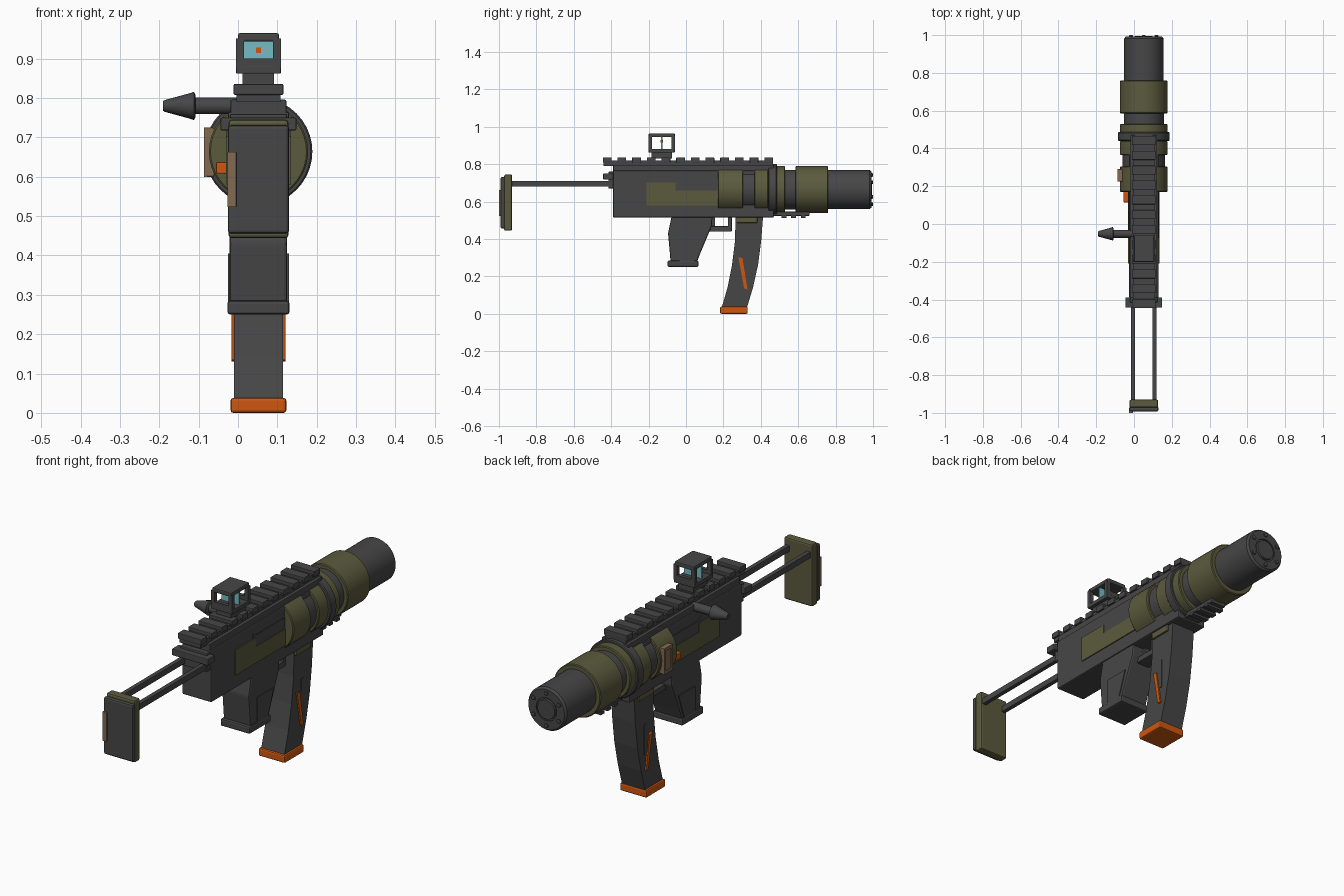
import bpy, bmesh, math
from mathutils import Vector, Matrix

if "Cube" in bpy.data.objects:
    bpy.data.objects.remove(bpy.data.objects["Cube"])

CX, CZ = 0.052, 0.664   # centre line of the body and of the barrel


def mat(name, r, g, b):
    m = bpy.data.materials.new(name)
    m.diffuse_color = (r, g, b, 1)
    m.use_nodes = True
    m.node_tree.nodes["Principled BSDF"].inputs["Base Color"].default_value = m.diffuse_color
    return m


DARK = mat("dark_grey", 0.062, 0.062, 0.064)
OLIVE = mat("olive", 0.105, 0.103, 0.047)
ORANGE = mat("orange", 0.62, 0.095, 0.005)
TAN = mat("tan", 0.22, 0.145, 0.085)
GLASS = mat("lens_blue", 0.18, 0.50, 0.56)


def finish(name, bm, m, smooth=False):
    bmesh.ops.recalc_face_normals(bm, faces=bm.faces)
    me = bpy.data.meshes.new(name)
    bm.to_mesh(me)
    bm.free()
    me.materials.append(m)
    ob = bpy.data.objects.new(name, me)
    bpy.context.collection.objects.link(ob)
    if smooth:
        bpy.ops.object.select_all(action='DESELECT')
        ob.select_set(True)
        bpy.context.view_layer.objects.active = ob
        bpy.ops.object.shade_smooth_by_angle(angle=math.radians(35))
    return ob


def bevel(bm, w):
    if w:
        bmesh.ops.bevel(bm, geom=bm.edges[:], offset=w, segments=2, profile=0.5, affect='EDGES')


def box(name, x, y, z, m, w=0.0):
    """Box from (min, max) ranges."""
    bm = bmesh.new()
    bmesh.ops.create_cube(bm, size=1)
    for v in bm.verts:
        v.co = Vector([a + (b - a) * (c + 0.5) for (a, b), c in zip((x, y, z), v.co)])
    bevel(bm, w)
    return finish(name, bm, m)


def mid(h):
    """x range centred on the body"""
    return (CX - h, CX + h)


def prism(name, pts, x, m, w=0.0):
    """Side profile of (y, z) points extruded along x."""
    bm = bmesh.new()
    f = bm.faces.new([bm.verts.new((x[0], a, b)) for a, b in pts])
    r = bmesh.ops.extrude_face_region(bm, geom=[f])
    for v in r['geom']:
        if isinstance(v, bmesh.types.BMVert):
            v.co.x = x[1]
    bmesh.ops.recalc_face_normals(bm, faces=bm.faces)
    bevel(bm, w)
    return finish(name, bm, m)


def lathe(name, prof, m, origin=(CX, 0, CZ), axis='Y', n=40):
    """(radius, position) profile turned about an axis; ends are capped."""
    bm = bmesh.new()
    rings = []
    for r, p in prof:
        ring = []
        for i in range(n):
            a = 2 * math.pi * i / n
            c, s = r * math.cos(a), r * math.sin(a)
            co = (c, p, s) if axis == 'Y' else (p, c, s)
            ring.append(bm.verts.new(Vector(co) + Vector(origin)))
        rings.append(ring)
    for a, b in zip(rings, rings[1:]):
        for i in range(n):
            bm.faces.new((a[i], a[(i + 1) % n], b[(i + 1) % n], b[i]))
    bm.faces.new(rings[0])
    bm.faces.new(rings[-1])
    return finish(name, bm, m, True)


def ring(name, r, y0, y1, m, c=0.004):
    return lathe(name, [(r - c, y0), (r, y0 + c), (r, y1 - c), (r - c, y1)], m)


# Receiver and top cover
box("receiver", mid(0.078), (-0.39, 0.47), (0.515, 0.765), DARK, 0.006)
box("top_cover", mid(0.071), (-0.39, 0.47), (0.755, 0.796), DARK, 0.004)

# Barrel assembly, back to front
ring("rear_band", 0.126, 0.17, 0.305, OLIVE)
ring("inner_sleeve", 0.113, 0.29, 0.50, DARK)
ring("middle_band", 0.126, 0.365, 0.44, OLIVE)
ring("clamp_ring", 0.137, 0.44, 0.486, DARK)
ring("front_band", 0.126, 0.48, 0.53, OLIVE)
ring("neck", 0.106, 0.50, 0.62, DARK)
ring("big_sleeve", 0.126, 0.585, 0.76, OLIVE)
lathe("muzzle", [(0.104, 0.70), (0.104, 0.982), (0.096, 0.992), (0.055, 0.992),
                 (0.055, 0.986), (0.048, 0.986), (0.046, 0.995)], DARK)
for i in range(6):
    a = math.pi * i / 3 + math.pi / 6
    lathe(f"muzzle_bolt_{i}", [(0.010, 0.98), (0.010, 0.998), (0.006, 1.0)], DARK,
          (CX + 0.078 * math.cos(a), 0, CZ + 0.078 * math.sin(a)), n=8)

# Clamp ears beside the top cover
box("clamp_top", mid(0.10), (0.442, 0.484), (0.725, 0.755), DARK, 0.004)

# Bracket under the barrel
box("under_rail", mid(0.04), (0.40, 0.66), (0.524, 0.546), DARK, 0.003)
for i in range(3):
    y = 0.51 + i * 0.052
    box(f"under_rail_tooth_{i}", mid(0.045), (y, y + 0.026), (0.513, 0.526), DARK)

# Side panels and port covers on both sides
for s, side in ((-1, "left"), (1, "right")):
    x0 = CX + s * 0.07
    prism(f"side_panel_{side}", [(-0.21, 0.58), (0.19, 0.58), (0.19, 0.66), (-0.055, 0.66),
                                 (-0.055, 0.703), (-0.21, 0.703)], (x0, CX + s * 0.083), OLIVE)
    prism(f"port_cover_{side}", [(-0.055, 0.66), (0.18, 0.66), (0.18, 0.715), (-0.055, 0.715),
                                 (-0.075, 0.73), (-0.075, 0.703), (-0.055, 0.703)],
          (x0, CX + s * 0.081), DARK)

# Top rail with teeth
box("rail_base", mid(0.056), (-0.44, 0.465), (0.79, 0.82), DARK)
for i in range(12):
    y = -0.445 + i * 0.0785
    box(f"rail_tooth_{i}", mid(0.063), (y, y + 0.047), (0.808, 0.836), DARK, 0.003)

# Reflex sight: base, frame, lens and aiming dot
box("sight_base", mid(0.04), (-0.185, -0.075), (0.83, 0.867), DARK)
box("sight_floor", mid(0.057), (-0.20, -0.06), (0.862, 0.882), DARK, 0.003)
box("sight_roof", mid(0.052), (-0.20, -0.06), (0.944, 0.965), DARK, 0.005)
for k, y in enumerate((-0.20, -0.078)):
    box(f"sight_sill_{k}", mid(0.05), (y, y + 0.018), (0.88, 0.90), DARK)
    for s in (-1, 1):
        x = CX + s * 0.047
        box(f"sight_post_{k}_{s}", (x - 0.01, x + 0.01), (y, y + 0.018), (0.875, 0.951), DARK)
box("sight_lens", mid(0.046), (-0.134, -0.126), (0.88, 0.946), GLASS)
box("aiming_dot", mid(0.006), (-0.137, -0.123), (0.915, 0.928), ORANGE)

# Charging handle on the left
lathe("charging_rod", [(0.021, 0.0), (0.021, -0.12)], DARK, (0, -0.052, 0.78), 'X', 16)
lathe("charging_knob", [(0.028, -0.108), (0.036, -0.112), (0.033, -0.120), (0.015, -0.186),
                        (0.012, -0.191)], DARK, (0, -0.052, 0.78), 'X', 16)

# Tan latch plate with raised rim, and orange button
box("latch_plate", (-0.083, -0.06), (0.225, 0.29), (0.60, 0.725), TAN, 0.004)
for k, y in enumerate((0.225, 0.278)):
    box(f"latch_rim_side_{k}", (-0.087, -0.08), (y, y + 0.012), (0.60, 0.725), TAN)
for k, z in enumerate((0.60, 0.711)):
    box(f"latch_rim_end_{k}", (-0.087, -0.08), (0.225, 0.29), (z, z + 0.014), TAN)
box("fire_button", (-0.056, -0.02), (0.115, 0.17), (0.608, 0.637), ORANGE, 0.003)

# Stock: clamp, two rods, plate and pad
box("stock_clamp", mid(0.097), (-0.443, -0.388), (0.718, 0.75), DARK, 0.004)
box("stock_block", mid(0.072), (-0.415, -0.38), (0.67, 0.76), DARK, 0.004)
for s in (-1, 1):
    x = CX + s * 0.057
    box(f"stock_rod_{s}", (x - 0.011, x + 0.011), (-0.95, -0.38), (0.68, 0.71), DARK, 0.003)
box("stock_plate", mid(0.076), (-0.972, -0.93), (0.444, 0.745), OLIVE, 0.008)
box("stock_pad", mid(0.078), (-0.992, -0.968), (0.456, 0.731), DARK, 0.008)
box("stock_tag", (-0.027, -0.004), (-1.0, -0.98), (0.523, 0.663), TAN, 0.002)

# Grip with side plates and foot
prism("grip", [(-0.075, 0.53), (-0.096, 0.43), (-0.082, 0.275), (0.058, 0.275), (0.075, 0.32),
               (0.138, 0.47), (0.142, 0.53)], mid(0.073), DARK, 0.008)
prism("grip_side_plates", [(-0.035, 0.28), (0.045, 0.28), (0.06, 0.32), (0.09, 0.405),
                           (-0.035, 0.405)], mid(0.077), DARK)
box("grip_foot", mid(0.079), (-0.098, 0.066), (0.25, 0.285), DARK, 0.007)

# Trigger guard and trigger
box("guard_bottom", mid(0.035), (0.09, 0.245), (0.44, 0.468), DARK, 0.003)
box("guard_front", mid(0.035), (0.224, 0.245), (0.44, 0.52), DARK, 0.003)
box("trigger", mid(0.012), (0.135, 0.155), (0.47, 0.52), DARK)

# Magazine: well, curved body, stripes and orange foot
box("magazine_well", mid(0.071), (0.27, 0.382), (0.486, 0.525), OLIVE, 0.004)
back = [(0.19, 0.03), (0.222, 0.14), (0.246, 0.26), (0.262, 0.39), (0.265, 0.52)]
front = [(0.412, 0.52), (0.402, 0.39), (0.385, 0.26), (0.358, 0.14), (0.325, 0.03)]
prism("magazine", back + front, mid(0.062), DARK)
prism("magazine_panel", [(0.30, 0.22), (0.335, 0.21), (0.335, 0.355), (0.318, 0.355),
                         (0.318, 0.30), (0.30, 0.29)], mid(0.065), DARK)
prism("magazine_stripe", [(0.311, 0.135), (0.329, 0.13), (0.302, 0.298), (0.280, 0.303)],
      mid(0.069), ORANGE)
box("magazine_foot", mid(0.071), (0.182, 0.33), (0.0, 0.038), ORANGE, 0.007)
